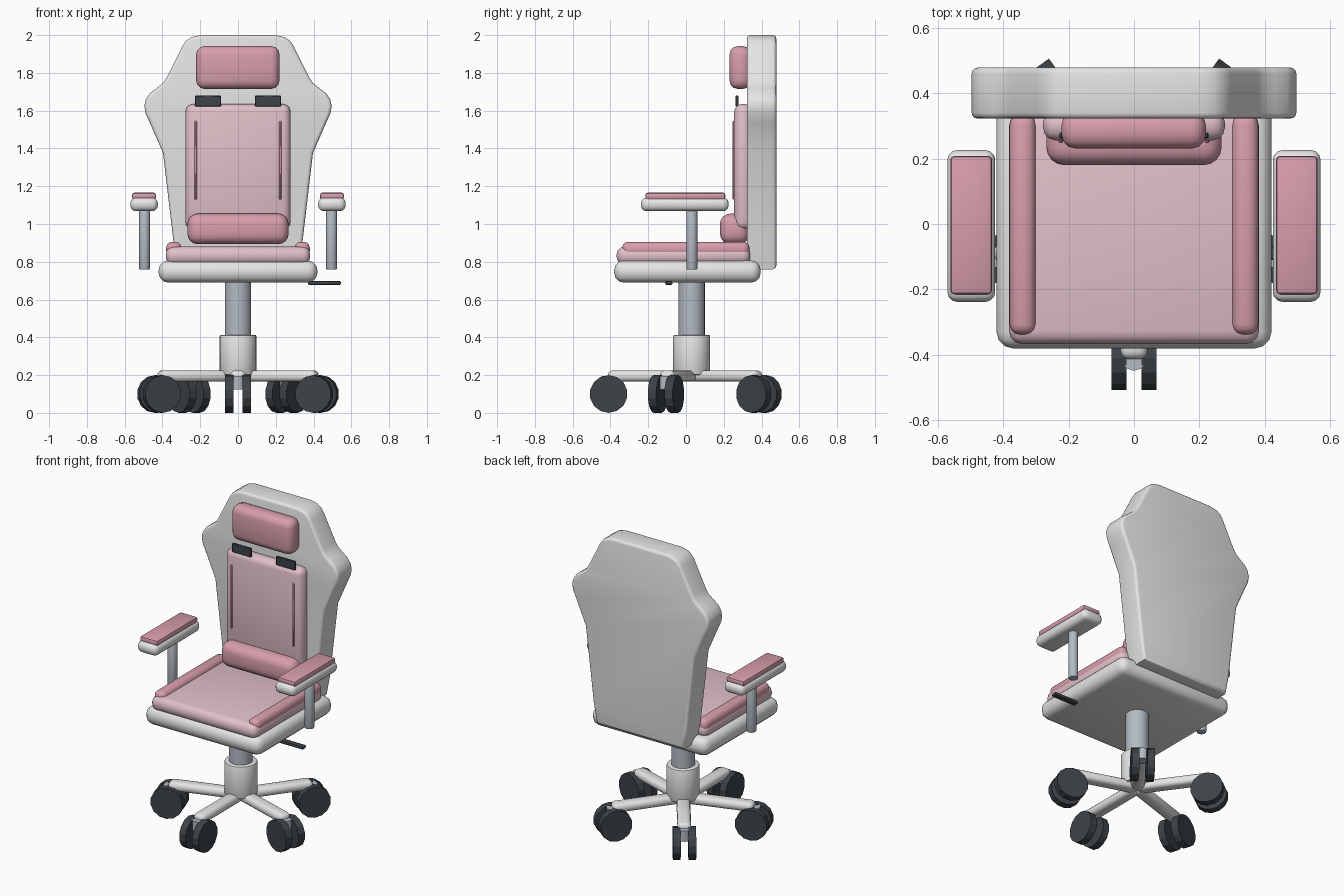
import bpy, bmesh, math
from mathutils import Matrix, Vector

if "Cube" in bpy.data.objects:
    bpy.data.objects.remove(bpy.data.objects["Cube"], do_unlink=True)


def material(name, r, g, b):
    m = bpy.data.materials.new(name)
    m.use_nodes = True
    m.diffuse_color = (r, g, b, 1)
    m.node_tree.nodes["Principled BSDF"].inputs["Base Color"].default_value = (r, g, b, 1)
    return m


WHITE = material("white plastic", .78, .78, .78)
LIGHT = material("pale pink fabric", .75, .53, .58)
PINK = material("rose pink fabric", .68, .34, .41)
STEEL = material("blue grey steel", .45, .50, .55)
DARK = material("dark rubber", .046, .056, .065)


def finish(name, bm, mat, matrix=None, angle=40):
    """Turn a bmesh into a smooth object with sharp edges kept."""
    if matrix:
        bm.transform(matrix)
    bmesh.ops.recalc_face_normals(bm, faces=bm.faces)
    me = bpy.data.meshes.new(name)
    bm.to_mesh(me)
    bm.free()
    me.materials.append(mat)
    me.shade_smooth()
    me.set_sharp_from_angle(angle=math.radians(angle))
    ob = bpy.data.objects.new(name, me)
    bpy.context.collection.objects.link(ob)
    return ob


def box(name, mat, xs, ys, zs, bevel=0, segments=3, matrix=None):
    """Rounded box given by its range on each axis."""
    bm = bmesh.new()
    bmesh.ops.create_cube(bm, size=1)
    for v in bm.verts:
        v.co = Vector([(r[0] + r[1]) / 2 + c * (r[1] - r[0]) for c, r in zip(v.co, (xs, ys, zs))])
    if bevel:
        bmesh.ops.bevel(bm, geom=bm.edges[:], offset=bevel, segments=segments,
                        profile=.5, affect='EDGES', clamp_overlap=True)
    return finish(name, bm, mat, matrix)


def cylinder(name, mat, radius, x, y, z0, z1, sides=24, bevel=0, matrix=None, angle=40):
    """Upright cylinder, with optional rounded rims."""
    bm = bmesh.new()
    bmesh.ops.create_cone(bm, cap_ends=True, segments=sides, radius1=radius, radius2=radius,
                          depth=z1 - z0,
                          matrix=Matrix.Translation((x, y, (z0 + z1) / 2)))
    if bevel:
        rims = [e for e in bm.edges if abs(e.verts[0].co.z - e.verts[1].co.z) < 1e-5]
        bmesh.ops.bevel(bm, geom=rims, offset=bevel, segments=2, profile=.5, affect='EDGES')
    return finish(name, bm, mat, matrix, angle)


# Backrest shell: half outline mirrored and extruded
half = [(.315, .76), (.339, .884), (.397, 1.376), (.466, 1.534), (.489, 1.585), (.496, 1.625),
        (.488, 1.66), (.466, 1.693), (.43, 1.72), (.397, 1.746), (.378, 1.775),
        (.295, 1.94), (.275, 1.97), (.245, 1.99), (.2, 2.0)]
outline = half + [(-x, z) for x, z in reversed(half)]
bm = bmesh.new()
front = bm.faces.new([bm.verts.new((x, .322, z)) for x, z in outline])
ext = bmesh.ops.extrude_face_region(bm, geom=[front], use_keep_orig=True)
bmesh.ops.translate(bm, vec=(0, .156, 0),
                    verts=[g for g in ext["geom"] if isinstance(g, bmesh.types.BMVert)])
rims = [e for e in bm.edges if abs(e.verts[0].co.y - e.verts[1].co.y) < 1e-5]
bmesh.ops.bevel(bm, geom=rims, offset=.018, segments=3, profile=.5, affect='EDGES')
finish("backrest_shell", bm, WHITE)

# Back padding
box("back_cushion", LIGHT, (-.278, .278), (.255, .35), (.97, 1.635), .04)
box("headrest", PINK, (-.222, .22), (.23, .345), (1.715, 1.942), .045)
box("lumbar_pillow", PINK, (-.268, .268), (.18, .335), (.893, 1.055), .055, 4)

# Seat
box("seat_shell", WHITE, (-.42, .42), (-.38, .395), (.69, .807), .05)
box("seat_cushion", LIGHT, (-.382, .382), (-.367, .34), (.785, .88), .04)
box("tilt_lever", DARK, (.37, .545), (-.11, -.072), (.677, .698), .008, 2)

# Mirrored parts
for side, s in (("left", 1), ("right", -1)):
    def span(a, b):
        return tuple(sorted((a * s, b * s)))
    box(side + "_seat_bolster", PINK, span(.3, .38), (-.338, .335), (.825, .906), .032)
    box(side + "_back_seam", PINK, span(.217, .23), (.247, .27), (1.13, 1.545), .004, 1)
    box(side + "_strap_buckle", DARK, span(.09, .228), (.262, .279), (1.622, 1.68), .004, 1)
    box(side + "_armrest", WHITE, span(.424, .57), (-.238, .226), (1.068, 1.14), .03)
    box(side + "_armrest_pad", PINK, span(.434, .561), (-.215, .208), (1.13, 1.166), .012, 2)
    cylinder(side + "_armrest_post", STEEL, .029, .495 * s, .031, .758, 1.08, 16, .006)

# Column
COLUMN_Y = .03
cylinder("gas_column", STEEL, .07, 0, COLUMN_Y, .38, .7)
cylinder("column_sleeve", WHITE, .098, 0, COLUMN_Y, .2, .413, 24, .008)

# Five-arm base with twin-wheel casters
for i in range(5):
    turn = Matrix.Translation((0, COLUMN_Y, 0)) @ Matrix.Rotation(math.radians(270 + 72 * i), 4, 'Z')
    n = str(i + 1)
    box("base_arm_" + n, WHITE, (0, .443), (-.041, .041), (.166, .225), .025, 3, turn)
    cylinder("caster_stem_" + n, STEEL, .038, .44, 0, .125, .195, 12, 0, turn)
    for label, offset in (("a", .046), ("b", -.046)):
        upright = turn @ Matrix.Translation((.44, offset, .1)) @ Matrix.Rotation(math.pi / 2, 4, 'X')
        cylinder("caster_wheel_" + n + label, DARK, .1, 0, 0, -.023, .023, 14, 0, upright, 20)
